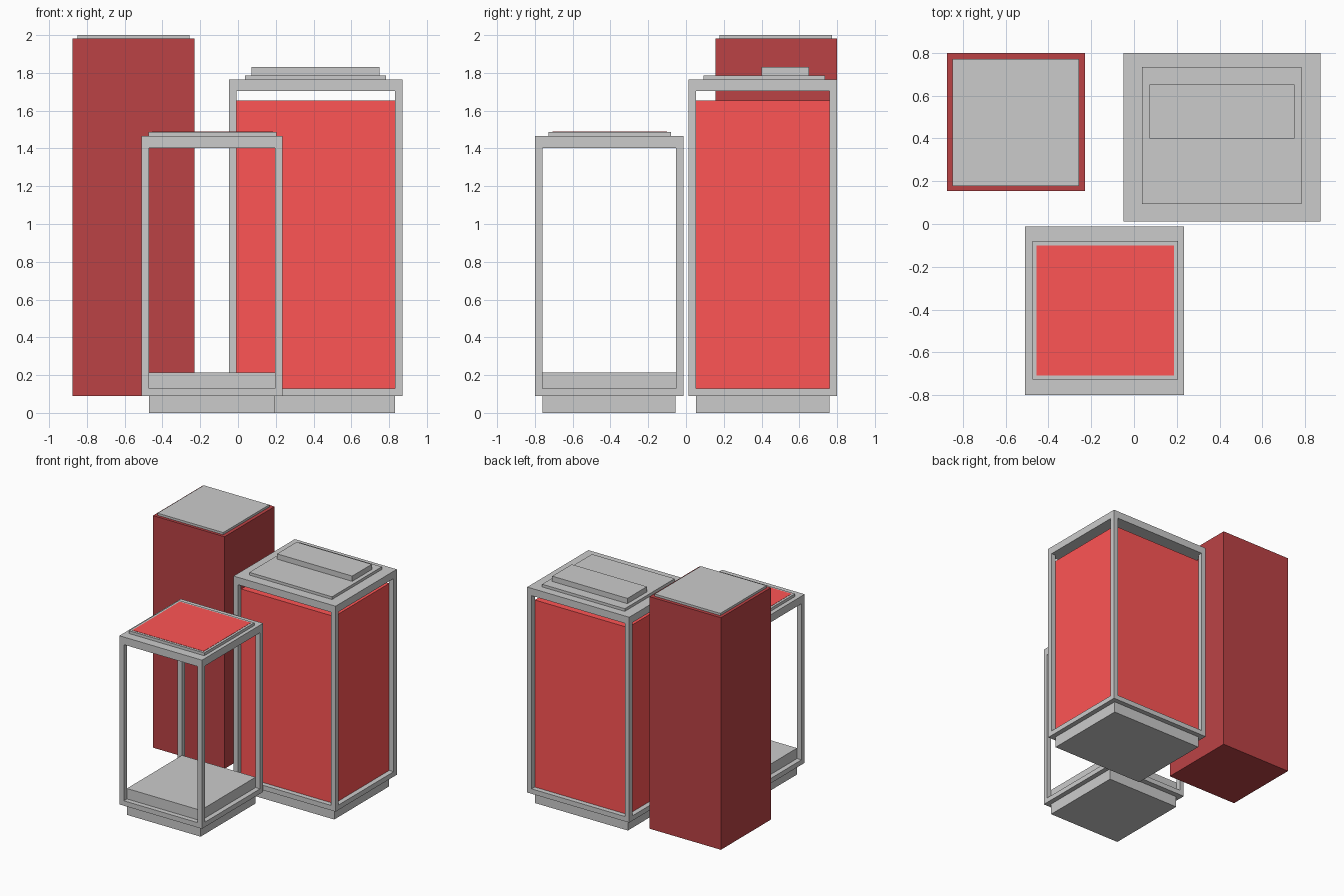
import bpy
import bmesh

if "Cube" in bpy.data.objects:
    bpy.data.objects.remove(bpy.data.objects["Cube"])


def material(name, color):
    m = bpy.data.materials.new(name)
    m.diffuse_color = color
    m.use_nodes = True
    m.node_tree.nodes["Principled BSDF"].inputs["Base Color"].default_value = m.diffuse_color
    return m


RED = material("bright_red", (1.0, 0.09, 0.09, 1))
DARK = material("dark_red", (0.5, 0.055, 0.06, 1))


def add_box(bm, x, y, z):
    verts = bmesh.ops.create_cube(bm, size=1)["verts"]
    for v in verts:
        v.co = [r[0] if c < 0 else r[1] for c, r in zip(v.co, (x, y, z))]


def part(name, boxes, mat=None):
    """One object made of boxes given as (x range, y range, z range)."""
    bm = bmesh.new()
    for b in boxes:
        add_box(bm, *b)
    mesh = bpy.data.meshes.new(name)
    bm.to_mesh(mesh)
    bm.free()
    if mat:
        mesh.materials.append(mat)
    ob = bpy.data.objects.new(name, mesh)
    bpy.context.collection.objects.link(ob)
    return ob


def case_frame(name, x, y, z, post, roof, rail):
    """Open case: four corner posts, bottom rails and a solid roof slab."""
    (x0, x1), (y0, y1), (z0, z1) = x, y, z
    xs = ((x0, x0 + post), (x1 - post, x1))
    ys = ((y0, y0 + post), (y1 - post, y1))
    zr = z0 + rail
    zt = z1 - roof
    part(name + "_posts", [(px, py, (zr, zt)) for px in xs for py in ys])
    part(name + "_bottom_rails",
         [(x, py, (z0, zr)) for py in ys]
         + [(px, (y0 + post, y1 - post), (z0, zr)) for px in xs])
    part(name + "_roof", [(x, y, (zt, z1))])


# Tall dark cabinet with a thin lid
part("tall_cabinet", [((-0.875, -0.23), (0.155, 0.80), (0.09, 1.982))], DARK)
part("tall_cabinet_lid", [((-0.85, -0.258), (0.178, 0.772), (1.982, 2.0))])

# Wide case: plinth, frame, red body and stepped top
case_frame("wide_case", (-0.048, 0.872), (0.012, 0.80), (0.09, 1.765), 0.04, 0.06, 0.04)
part("wide_case_plinth", [((-0.008, 0.832), (0.052, 0.76), (0, 0.09))])
part("wide_case_body", [((-0.008, 0.832), (0.052, 0.76), (0.09, 1.655))], RED)
part("wide_case_lid", [((0.037, 0.783), (0.093, 0.735), (1.765, 1.787))])
part("wide_case_top_box", [((0.072, 0.75), (0.40, 0.652), (1.787, 1.83))])

# Small open case: plinth, frame, raised floor, lid and red top panel
case_frame("small_case", (-0.51, 0.235), (-0.80, -0.012), (0.09, 1.465), 0.04, 0.062, 0.04)
part("small_case_plinth", [((-0.47, 0.195), (-0.76, -0.055), (0, 0.09))])
part("small_case_floor", [((-0.47, 0.195), (-0.76, -0.052), (0.09, 0.215))])
part("small_case_lid", [((-0.475, 0.205), (-0.727, -0.08), (1.465, 1.488))])
part("small_case_top_panel", [((-0.456, 0.186), (-0.708, -0.10), (1.47, 1.49))], RED)
